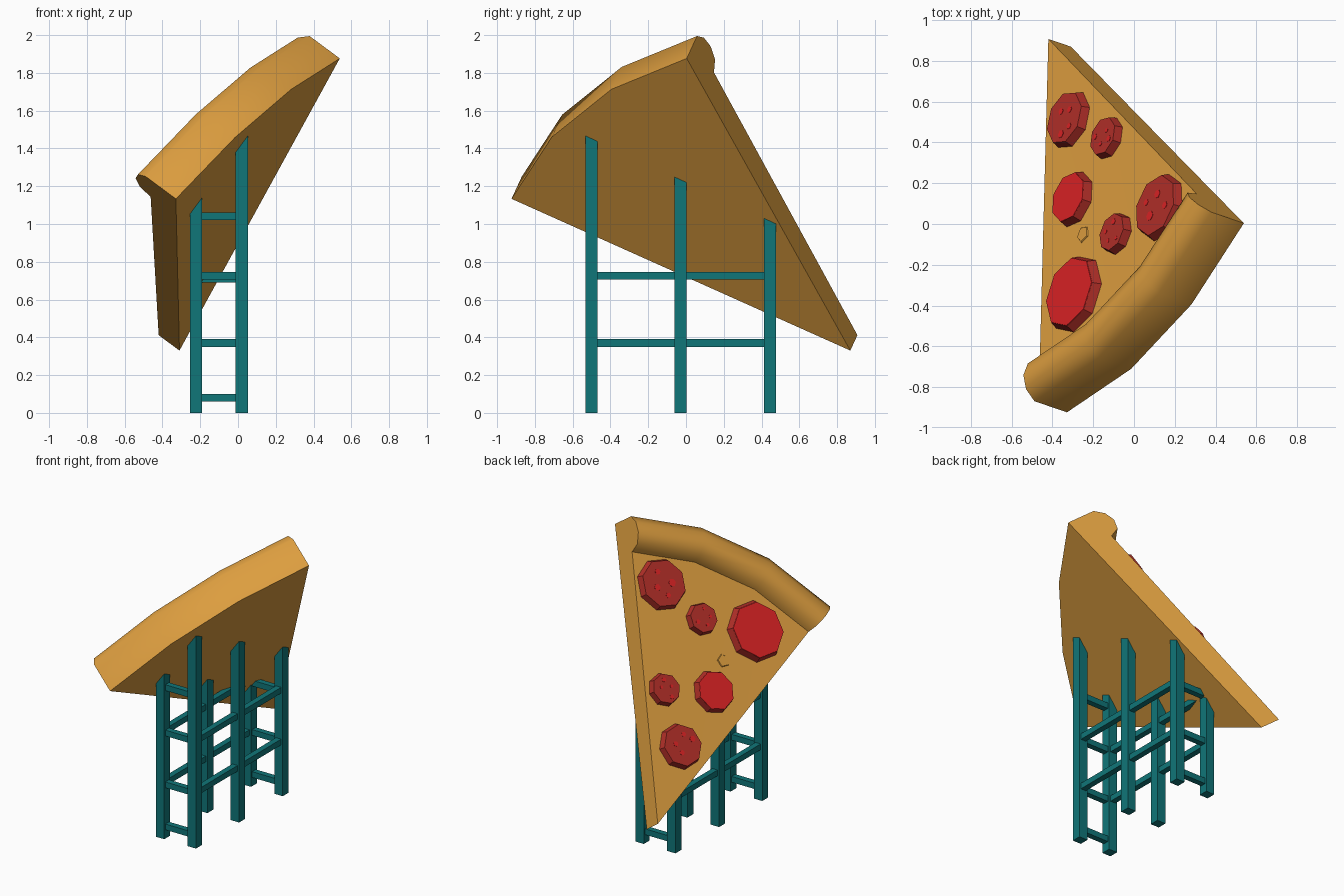
import bpy, bmesh, math, random
from mathutils import Vector, Matrix
from mathutils.geometry import intersect_line_plane

if "Cube" in bpy.data.objects:
    bpy.data.objects.remove(bpy.data.objects["Cube"])

random.seed(4)


def material(name, rgb):
    m = bpy.data.materials.new(name)
    m.diffuse_color = (*rgb, 1)
    m.use_nodes = True
    m.node_tree.nodes["Principled BSDF"].inputs["Base Color"].default_value = m.diffuse_color
    return m


CRUST = material("baked_orange", (0.72, 0.34, 0.05))
TEAL = material("teal_paint", (0.005, 0.18, 0.19))
RED = material("bright_red", (0.70, 0.016, 0.018))
DARK = material("dark_red", (0.44, 0.028, 0.021))

# Slice frame: tip and two crust corners of the underside
T, A, B = Vector((-0.31, 0.87, 0.33)), Vector((0.54, 0, 1.88)), Vector((-0.33, -0.92, 1.13))
E = ((A + B) / 2 - T).normalized()          # tip to crust
N = (B - T).cross(A - T).normalized()       # out of the topping side
U = N.cross(E).normalized()                 # along the crust
R = ((A - T).length + (B - T).length) / 2
HALF = math.asin((A - B).length / 2 / R)


def finish(name, bm, mat, smooth=None):
    bmesh.ops.recalc_face_normals(bm, faces=bm.faces)
    me = bpy.data.meshes.new(name)
    bm.to_mesh(me)
    bm.free()
    me.materials.append(mat)
    ob = bpy.data.objects.new(name, me)
    bpy.context.collection.objects.link(ob)
    if smooth:
        bpy.context.view_layer.objects.active = ob
        ob.select_set(True)
        bpy.ops.object.shade_smooth_by_angle(angle=math.radians(smooth))
        ob.select_set(False)
    return ob


# Slice with rolled crust: profile (inset from rim, height) swept over the wedge
profile = [(R, 0), (0, 0), (0, 0.206), (0.05, 0.26), (0.12, 0.277),
           (0.19, 0.25), (0.222, 0.175), (R, 0.142)]
bm = bmesh.new()
rings = []
for i in range(4):
    a = -HALF + 2 * HALF * i / 3
    d = E * math.cos(a) + U * math.sin(a)
    rings.append([bm.verts.new(T + d * (R - p) + N * h) for p, h in profile])
for r0, r1 in zip(rings, rings[1:]):
    for j in range(len(profile) - 1):
        bm.faces.new((r0[j], r0[j + 1], r1[j + 1], r1[j]))
bm.faces.new(rings[0])
bm.faces.new(rings[-1])
bmesh.ops.remove_doubles(bm, verts=bm.verts, dist=0.0005)
bmesh.ops.dissolve_degenerate(bm, edges=bm.edges, dist=0.0005)
finish("pizza_slice", bm, CRUST, 50)

# Topping plane, slightly thicker toward the crust
top0 = T + N * 0.142
slope = (E * (R - 0.222) + N * 0.035).normalized()
TN = U.cross(slope).normalized()
TN = TN if TN.dot(N) > 0 else -TN
ROT = Matrix((U, TN.cross(U), TN)).transposed().to_4x4()


def disc(name, centre, r_low, r_high, low, high, sides, mat, turn=0.0):
    """Tapered disc lying on the topping plane"""
    bm = bmesh.new()
    bmesh.ops.create_cone(bm, cap_ends=True, segments=sides, radius1=r_low,
                          radius2=r_high, depth=high - low)
    m = (Matrix.Translation(centre) @ ROT @ Matrix.Rotation(turn, 4, 'Z')
         @ Matrix.Translation((0, 0, (low + high) / 2)))
    bmesh.ops.transform(bm, matrix=m, verts=bm.verts)
    return finish(name, bm, mat)


def on_top(x, y):
    return intersect_line_plane(Vector((x, y, 0)), Vector((x, y, 3)), top0, TN)


# Pepperoni: x, y, radius, has plain bright top
H = 0.042
for k, (x, y, r, plain) in enumerate([
        (-0.31, 0.51, 0.155, False), (-0.122, 0.42, 0.112, False),
        (-0.29, 0.12, 0.147, True), (0.135, 0.08, 0.178, False),
        (-0.078, -0.05, 0.11, False), (-0.285, -0.345, 0.208, True)], 1):
    c = on_top(x, y)
    turn = math.radians(22.5 + 7 * k)
    disc(f"pepperoni_{k}", c, r, r * 0.87, -0.02, H, 8, DARK, turn)
    if plain:
        disc(f"pepperoni_top_{k}", c, r * 0.87, r * 0.86, H - 0.003, H + 0.003, 8, RED, turn)
    else:
        for s in range(4):
            a = s * math.tau / 4 + random.uniform(0, 1)
            q = r * random.uniform(0.3, 0.6)
            p = c + (U * math.cos(a) + TN.cross(U) * math.sin(a)) * q
            sr = r * random.uniform(0.09, 0.15)
            disc(f"pepperoni_spot_{k}_{s}", p, sr, sr, H - 0.003, H + 0.002, 6, RED)

# Small cheese bubble
disc("cheese_bubble", on_top(-0.25, -0.05), 0.05, 0.04, -0.01, 0.005, 5, CRUST)


# Scaffold parts, all trimmed to the underside of the slice
def beam(name, lo, hi):
    bm = bmesh.new()
    lo, hi = Vector(lo), Vector(hi)
    bmesh.ops.create_cube(bm, size=1)
    for v in bm.verts:
        v.co = (lo + hi) / 2 + Vector(a * b for a, b in zip(v.co, hi - lo))
    cut = bmesh.ops.bisect_plane(bm, geom=bm.verts[:] + bm.edges[:] + bm.faces[:],
                                 plane_co=T + N * 0.002, plane_no=N, clear_outer=True)
    edges = [g for g in cut["geom_cut"] if isinstance(g, bmesh.types.BMEdge)]
    if edges:
        bmesh.ops.holes_fill(bm, edges=edges, sides=0)
    finish(name, bm, TEAL)


XS, YS, W, b = (-0.222, 0.02), (-0.5, -0.03, 0.445), 0.032, 0.02
for i, x in enumerate(XS):
    for j, y in enumerate(YS):
        beam(f"leg_{i}_{j}", (x - W, y - W, 0), (x + W, y + W, 2))
    for z in (0.37, 0.727):
        beam(f"long_rail_{i}_{z}", (x - b, YS[0], z - b), (x + b, YS[-1], z + b))
for y, heights in ((YS[0], (0.08, 0.37, 0.727, 1.04)), (YS[-1], (0.08, 0.37, 0.71))):
    for z in heights:
        beam(f"cross_rail_{y}_{z}", (XS[0], y - b, z - b), (XS[1], y + b, z + b))
